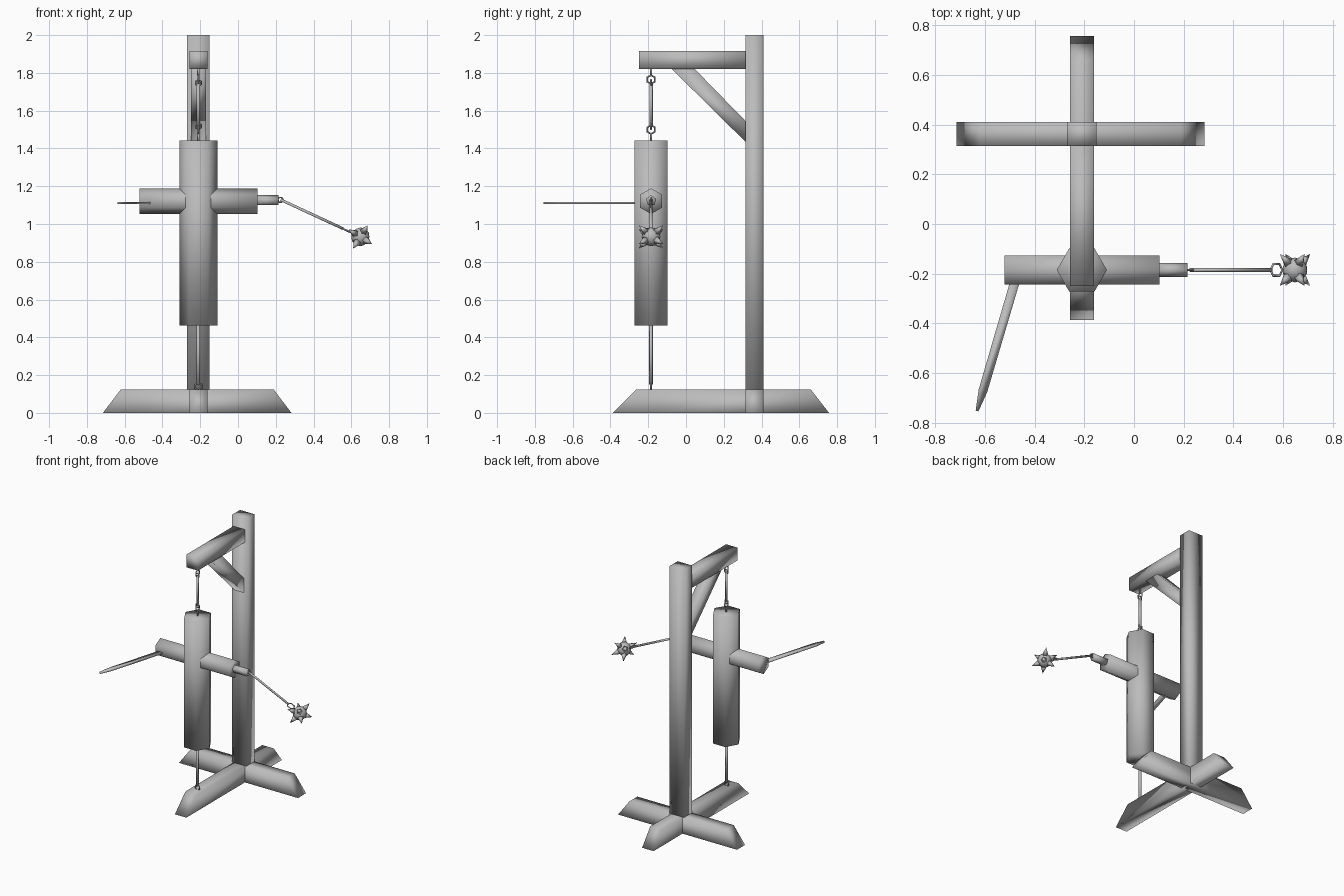
import bpy, bmesh, math
from mathutils import Vector as V

if "Cube" in bpy.data.objects:
    bpy.data.objects.remove(bpy.data.objects["Cube"])

grey = bpy.data.materials.new("plain_grey")
grey.diffuse_color = (0.5, 0.5, 0.5, 1)
grey.use_nodes = True
grey.node_tree.nodes["Principled BSDF"].inputs["Base Color"].default_value = grey.diffuse_color

X, Y, Z = V((1, 0, 0)), V((0, 1, 0)), V((0, 0, 1))
CX, DY, PY = -0.21, -0.185, 0.362      # post line, dummy depth, post depth


def finish(name, bm):
    bmesh.ops.recalc_face_normals(bm, faces=bm.faces)
    me = bpy.data.meshes.new(name)
    bm.to_mesh(me)
    bm.free()
    me.materials.append(grey)
    for p in me.polygons:
        p.use_smooth = True
    ob = bpy.data.objects.new(name, me)
    bpy.context.collection.objects.link(ob)
    return ob


def extrude(name, pts, vec):
    """Closed prism from an outline and an extrusion vector."""
    bm = bmesh.new()
    face = bm.faces.new([bm.verts.new(p) for p in pts])
    new = bmesh.ops.extrude_face_region(bm, geom=[face], use_keep_orig=True)["geom"]
    bmesh.ops.translate(bm, vec=vec, verts=[g for g in new if isinstance(g, bmesh.types.BMVert)])
    return finish(name, bm)


def ngon(c, u, v, r, n):
    return [V(c) + r * (u * math.cos(a) + v * math.sin(a))
            for a in (2 * math.pi * i / n for i in range(n))]


def rod(name, a, b, r, n=5):
    a, b = V(a), V(b)
    d = (b - a).normalized()
    u = d.cross(Y if abs(d.y) < 0.9 else X).normalized()
    return extrude(name, ngon(a, u, d.cross(u), r, n), b - a)


def box(name, x0, x1, y0, y1, z0, z1):
    return extrude(name, [V((x0, y0, z0)), V((x1, y0, z0)), V((x1, y1, z0)), V((x0, y1, z0))],
                   V((0, 0, z1 - z0)))


def ring(name, c, u, v, r, t=0.005, n=6):
    """Chain ring lying in the u-v plane."""
    bm = bmesh.new()
    w = u.cross(v)
    loops = []
    for i in range(n):
        a = 2 * math.pi * i / n
        d = u * math.cos(a) + v * math.sin(a)
        loops.append([bm.verts.new(p) for p in ngon(V(c) + d * r, d, w, t, 4)])
    for i in range(n):
        p, q = loops[i], loops[(i + 1) % n]
        for j in range(4):
            k = (j + 1) % 4
            bm.faces.new((p[j], p[k], q[k], q[j]))
    return finish(name, bm)


# Base: two crossed beams with sloping ends
W = 0.048
extrude("base_beam_side", [V((x, PY - W, z)) for x, z in
        ((-0.715, 0), (0.283, 0), (0.188, 0.125), (-0.62, 0.125))], Y * 2 * W)
extrude("base_beam_front", [V((CX - W, y, z)) for y, z in
        ((-0.387, 0), (0.757, 0), (0.66, 0.125), (-0.262, 0.125))], X * 2 * W)

# Gallows: post, top arm and diagonal brace
box("post", CX - 0.06, CX + 0.06, PY - W, PY + W, 0, 2)
box("top_arm", CX - W, CX + W, -0.249, PY - W, 1.82, 1.917)
extrude("brace", [V((CX - 0.04, y, z)) for y, z in
        ((-0.077, 1.822), (0.045, 1.822), (0.32, 1.54), (0.32, 1.43))], X * 0.08)

# Dummy: hexagonal trunk and cross arm
extrude("trunk", ngon((CX, DY, 0.463), X, Y, 0.101, 6), Z * 0.98)
extrude("cross_arm", ngon((-0.522, DY, 1.121), Z, Y, 0.068, 6), X * 0.624)
extrude("arm_peg", ngon((0.09, DY, 1.124), Z, Y, 0.029, 5), X * 0.125)

# Hanging chain above the trunk
for nm, z, stem0, stem1 in (("upper", 1.765, 1.785, 1.825), ("lower", 1.5, 1.44, 1.48)):
    ring(nm + "_eyelet", (CX, DY, z), Z, Y, 0.023)
    rod(nm + "_stem", (CX, DY, stem0), (CX, DY, stem1), 0.006)
    ring(nm + "_link_end", (CX, DY, z + (-0.018 if nm == "upper" else 0.018)), Z, X, 0.016)
rod("hanging_link", (CX, DY, 1.515), (CX, DY, 1.745), 0.01)

# Tether from the trunk to the base
rod("tether", (CX, DY, 0.15), (CX, DY, 0.47), 0.011)
ring("tether_eyelet", (CX, DY, 0.14), Z, X, 0.02)

# Flat pointed blade on the left arm
tip, root = V((-0.632, -0.753, 1.106)), V((-0.47, -0.2, 1.106))
d = (tip - root).normalized()
s = V((-d.y, d.x, 0)) * 0.019
neck = tip - d * 0.085
extrude("blade", [root - s, neck - s * 0.95, tip - s * 0.3, tip + s * 0.3, neck + s * 0.95, root + s],
        Z * 0.011)

# Flail: handle ring, long link, loop and spiked ball
ball_c = V((0.648, DY, 0.932))
hook = V((0.225, DY, 1.128))
link_end = V((0.555, DY, 0.975))
fd = (link_end - hook).normalized()
ring("peg_ring", hook, X, Z, 0.014, 0.004)
rod("flail_link", hook, link_end, 0.008)
ring("ball_ring", link_end + fd * 0.02, fd, Y, 0.027)

bm = bmesh.new()
bmesh.ops.create_icosphere(bm, subdivisions=2, radius=0.05)
spin = math.radians(13)
for sx in (-1, 1):
    for sy in (-1, 1):
        for sz in (-1, 1):
            p = V((sx * 0.051, sy * 0.064, sz * 0.051))
            p = V((p.x * math.cos(spin) - p.z * math.sin(spin), p.y,
                   p.x * math.sin(spin) + p.z * math.cos(spin)))
            n = p.normalized()
            u = n.cross(X).normalized()
            base = [bm.verts.new(q) for q in ngon(n * 0.042, u, n.cross(u), 0.022, 5)]
            top = bm.verts.new(p)
            bm.faces.new(base)
            for i in range(5):
                bm.faces.new((base[i], base[(i + 1) % 5], top))
bmesh.ops.translate(bm, vec=ball_c, verts=bm.verts)
finish("spiked_ball", bm)
